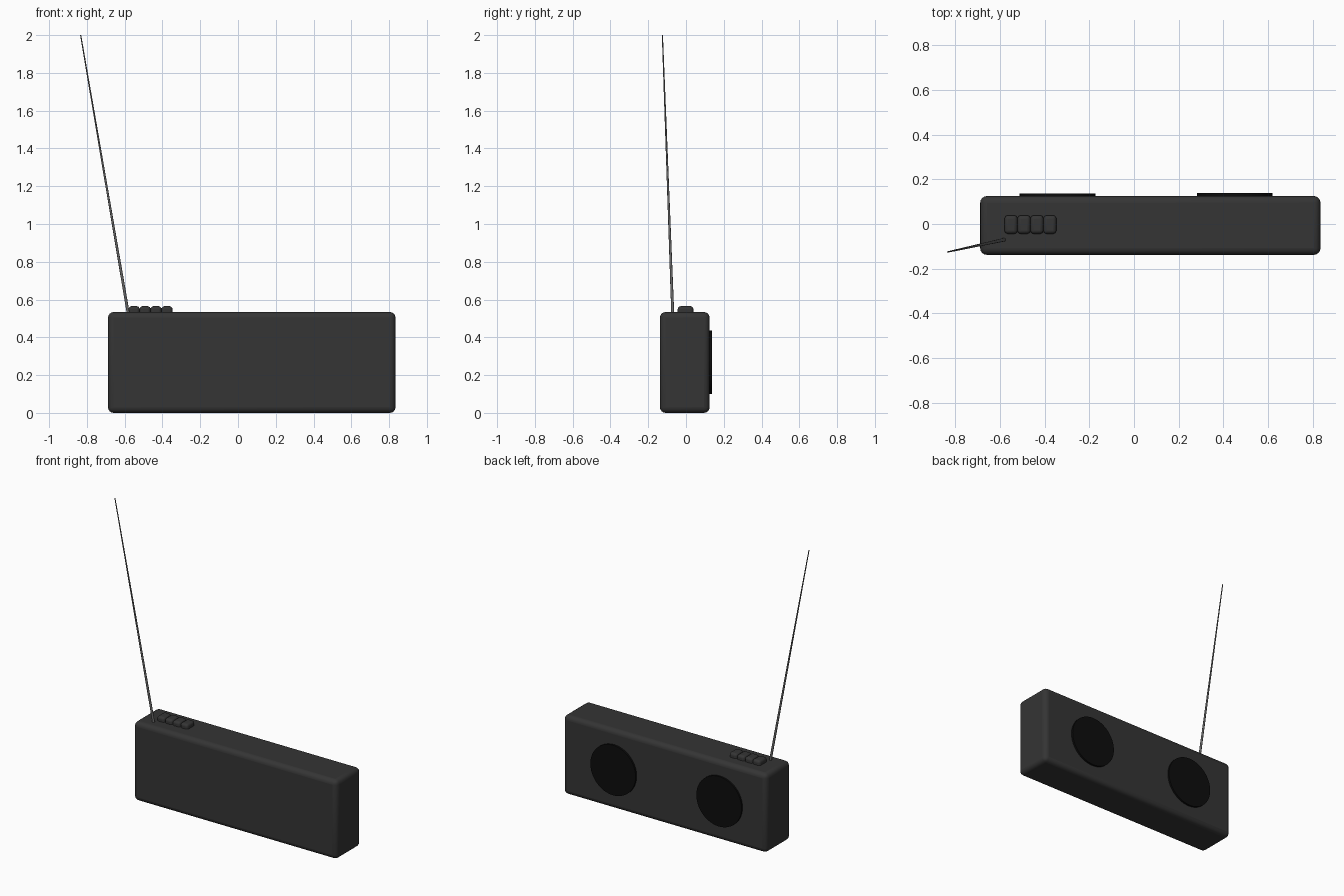
import bpy, math
from mathutils import Vector

if "Cube" in bpy.data.objects:
    bpy.data.objects.remove(bpy.data.objects["Cube"])


def material(name, value):
    m = bpy.data.materials.new(name)
    m.diffuse_color = (value, value, value, 1)
    m.use_nodes = True
    m.node_tree.nodes["Principled BSDF"].inputs["Base Color"].default_value = m.diffuse_color
    return m


shell = material("dark_plastic", 0.035)
black = material("speaker_black", 0.004)
metal = material("antenna_metal", 0.13)


def finish(ob, name, mat, bevel=0, segments=4):
    ob.name = name
    ob.data.materials.append(mat)
    if bevel:
        b = ob.modifiers.new("bevel", 'BEVEL')
        b.width, b.segments = bevel, segments
    bpy.ops.object.shade_smooth_by_angle(angle=math.radians(40))
    return ob


def rounded_box(name, low, high, bevel):
    low, high = Vector(low), Vector(high)
    bpy.ops.mesh.primitive_cube_add(size=1, location=(low + high) / 2)
    ob = bpy.context.object
    ob.scale = high - low
    bpy.ops.object.transform_apply(location=False, rotation=False, scale=True)
    return finish(ob, name, shell, bevel)


# Main case
rounded_box("radio_body", (-0.688, -0.138, 0), (0.834, 0.125, 0.534), 0.03)

# Row of four push buttons
for i in range(4):
    x = -0.579 + i * 0.058
    rounded_box(f"button_{i + 1}", (x, -0.044, 0.49), (x + 0.058, 0.039, 0.565), 0.016)

# Round speakers on the back
for side, x, back in (("left", -0.342, 0.137), ("right", 0.45, 0.138)):
    bpy.ops.mesh.primitive_cylinder_add(vertices=48, radius=0.169, depth=0.03,
                                        location=(x, back - 0.015, 0.268),
                                        rotation=(math.pi / 2, 0, 0))
    finish(bpy.context.object, f"speaker_{side}", black)

# Leaning tapered antenna
base, tip = Vector((-0.58, -0.07, 0.52)), Vector((-0.833, -0.125, 2.0))
axis = tip - base
bpy.ops.mesh.primitive_cone_add(vertices=16, radius1=0.008, radius2=0.003,
                                depth=axis.length, location=(base + tip) / 2,
                                rotation=axis.to_track_quat('Z', 'Y').to_euler())
finish(bpy.context.object, "antenna", metal)
